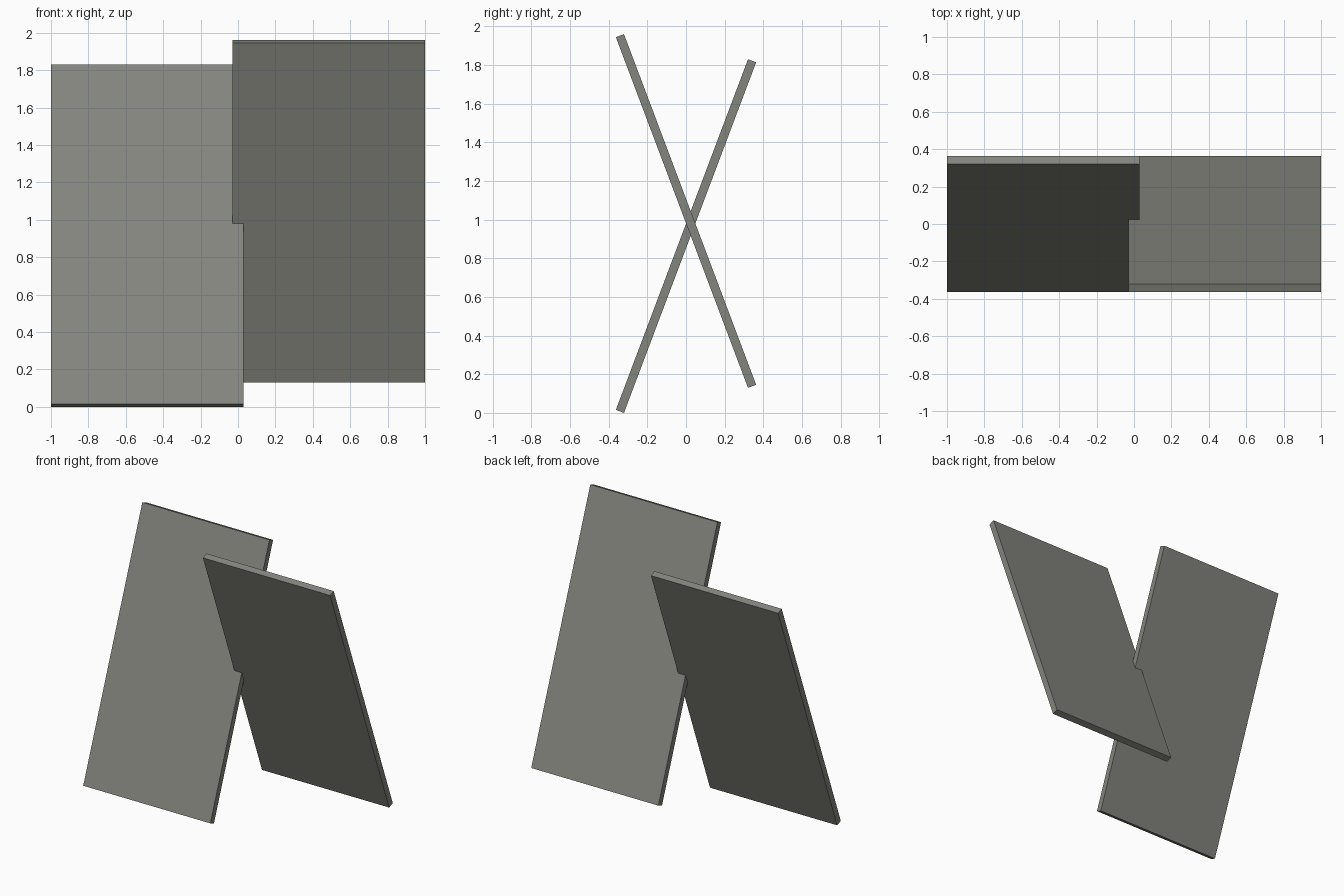
import bpy, math

if "Cube" in bpy.data.objects:
    bpy.data.objects.remove(bpy.data.objects["Cube"])

# One flat warm-grey colour
grey = bpy.data.materials.new("warm grey")
grey.diffuse_color = (0.235, 0.235, 0.21, 1)
grey.use_nodes = True
grey.node_tree.nodes["Principled BSDF"].inputs["Base Color"].default_value = grey.diffuse_color

LEAN = math.radians(20.65)
LENGTH, THICK, WIDTH = 1.939, 0.045, 1.03


def panel(name, x, z, lean):
    """Flat rectangular board leaning about the x axis."""
    bpy.ops.mesh.primitive_cube_add(size=1, location=(x, 0, z), rotation=(lean, 0, 0))
    ob = bpy.context.object
    ob.name = name
    ob.scale = (WIDTH, THICK, LENGTH)
    ob.data.materials.append(grey)


# Two boards crossing in an X, overlapping slightly at the middle
panel("left_panel", -0.485, 0.915, -LEAN)
panel("right_panel", 0.485, 1.045, LEAN)
